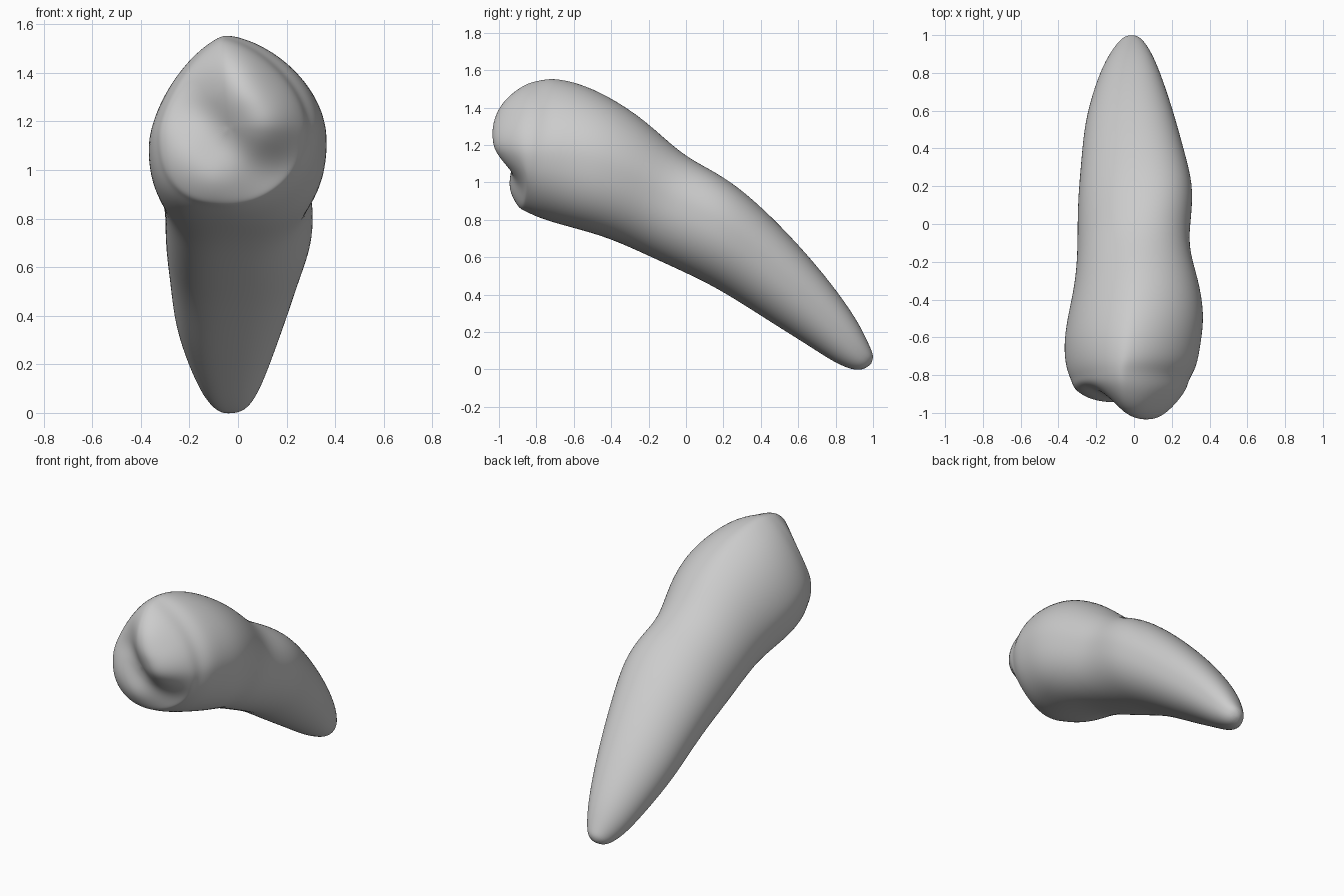
import bpy
import bmesh
import math
from mathutils import Vector

default_cube = bpy.data.objects.get("Cube")
if default_cube:
    bpy.data.objects.remove(default_cube, do_unlink=True)

SEGMENTS = 36

# Cross-sections from crown to root tip:
# upper edge (y, z), lower edge (y, z), sides (x min, x max)
SECTIONS = [
    ((-.77, 1.55), (-.86, .845), (-.335, .295)),
    ((-.71, 1.56), (-.8, .815), (-.362, .335)),
    ((-.58, 1.535), (-.69, .78), (-.375, .355)),
    ((-.42, 1.465), (-.55, .745), (-.355, .375)),
    ((-.22, 1.335), (-.4, .7), (-.315, .345)),
    ((-.03, 1.15), (-.25, .635), (-.3, .285)),
    ((.12, 1.07), (-.05, .545), (-.3, .305)),
    ((.27, .98), (.1, .475), (-.295, .315)),
    ((.45, .82), (.25, .39), (-.28, .27)),
    ((.65, .61), (.45, .26), (-.263, .215)),
    ((.82, .4), (.65, .135), (-.21, .155)),
    ((.93, .235), (.8, .035), (-.155, .105)),
    ((.985, .115), (.9, -.005), (-.1, .06)),
]

# Bumps on the chewing surface: x, z, radius, height
RELIEF = [
    (.07, 1.32, .13, .1),     # main cusp
    (0, 1.48, .1, .08),       # crest above the cusp
    (.22, 1.2, .09, .05),     # side ridge
    (.1, 1.14, .09, .05),     # slope below the cusp
    (-.25, 1.03, .12, .045),  # low cusp
    (-.08, .92, .1, .065),    # lower lip
    (-.2, 1.27, .09, -.055),  # groove, from its upper end
    (-.07, 1.12, .08, -.03),
    (.06, 1.01, .08, -.015),
    (.24, .97, .09, -.025),
]


def power(value, exponent):
    return math.copysign(abs(value) ** exponent, value)


def section_ring(index, upper, lower, sides):
    """Egg-shaped ring: straighter flanks above, boxier below."""
    top = Vector((0, *upper))
    bottom = Vector((0, *lower))
    middle = (top + bottom) / 2
    half = (top - bottom) / 2
    centre_x = sum(sides) / 2
    half_width = (sides[1] - sides[0]) / 2
    crown = max(0, 1 - index / 6)
    front = max(0, 1 - index / 3)
    ring = []
    for i in range(SEGMENTS):
        angle = math.tau * i / SEGMENTS
        c, s = math.cos(angle), math.sin(angle)
        diagonal = max(0, -math.sin(2 * angle))
        # Flatten the upper left and, at the front only, the lower right
        if s > 0:
            size = 1 - (.08 * crown + .04 * front) * diagonal
            width, height = power(c, .94 + .28 * crown), s
        else:
            size = 1 - .12 * front * diagonal
            width, height = power(c, .82), power(s, .85)
        # Low shoulders on the crown, a sideways tilt on the root
        height += .2 * (1 - crown) * c - .12 * crown * c * c
        point = middle + half * height * size
        point.x = centre_x + half_width * width * size
        point.x -= .05 * crown * max(s, 0) ** 2
        ring.append(point)
    return ring


def chewing_surface(point, scale):
    """Push a point of the crown's end forward into cusps and a groove."""
    edge = (1 - scale ** 2) ** .45
    depth = .04 + .1 * min(max((point.z - .9) / .4, 0), 1)
    for x, z, radius, height in RELIEF:
        distance = math.hypot(point.x - x, point.z - z) / radius
        depth += height * math.exp(-distance ** 2 / 2)
    return point + Vector((0, -depth * edge, 0))


def bridge(bm, first, second):
    for i in range(SEGMENTS):
        j = (i + 1) % SEGMENTS
        bm.faces.new((first[i], first[j], second[j], second[i]))


def close_end(bm, ring, tip):
    for i in range(SEGMENTS):
        bm.faces.new((ring[i], ring[(i + 1) % SEGMENTS], tip))


bm = bmesh.new()

# Crown and root body
rings = []
for index, section in enumerate(SECTIONS):
    rings.append([bm.verts.new(p) for p in section_ring(index, *section)])
for first, second in zip(rings, rings[1:]):
    bridge(bm, first, second)

# Rounded root tip
last = [v.co.copy() for v in rings[-1]]
tip_centre = sum(last, Vector()) / SEGMENTS
outward = Vector((0, .05, -.025))
tip_ring = [bm.verts.new(tip_centre.lerp(p, .6) + outward * .7) for p in last]
bridge(bm, rings[-1], tip_ring)
close_end(bm, tip_ring, bm.verts.new(tip_centre + outward))

# Chewing surface on the crown
rim = [v.co.copy() for v in rings[0]]
crown_centre = sum(rim, Vector()) / SEGMENTS
previous = rings[0]
for scale in (.97, .9, .8, .68, .55, .42, .28, .14):
    inner = [bm.verts.new(chewing_surface(crown_centre.lerp(p, scale), scale)) for p in rim]
    bridge(bm, previous, inner)
    previous = inner
close_end(bm, previous, bm.verts.new(chewing_surface(crown_centre, 0)))

bmesh.ops.recalc_face_normals(bm, faces=bm.faces)
for face in bm.faces:
    face.smooth = True
mesh = bpy.data.meshes.new("tooth")
bm.to_mesh(mesh)
bm.free()

tooth = bpy.data.objects.new("tooth", mesh)
bpy.context.collection.objects.link(tooth)
subdivision = tooth.modifiers.new("smooth_surface", "SUBSURF")
subdivision.levels = subdivision.render_levels = 2

# Plain grey enamel
enamel = bpy.data.materials.new("light_grey")
enamel.use_nodes = True
colour = (.6, .6, .6, 1)
enamel.diffuse_color = colour
enamel.node_tree.nodes["Principled BSDF"].inputs["Base Color"].default_value = colour
mesh.materials.append(enamel)
